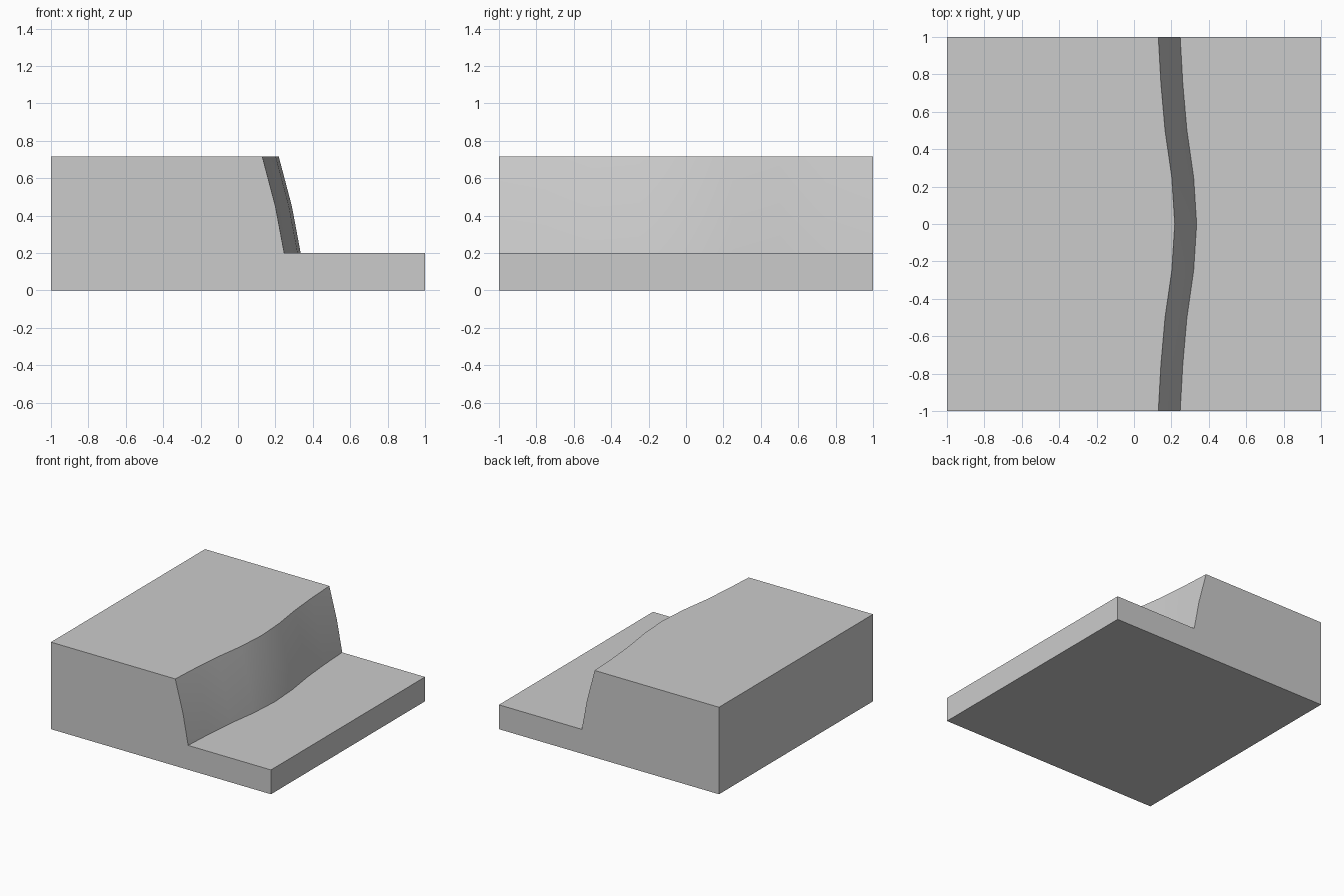
import bpy, bmesh

if "Cube" in bpy.data.objects:
    bpy.data.objects.remove(bpy.data.objects["Cube"])

TOP, MID, LEDGE = 0.715, 0.45, 0.2
# how far the cliff bulges forward at |y| = 0, .25, .5, .75, 1
BULGE = [0.088, 0.072, 0.036, 0.014, 0.0]


def section(bm, y, d):
    """One stepped cross-section of the terrain block."""
    profile = [(-1, 0), (1, 0), (1, LEDGE), (0.247 + d, LEDGE),
               (0.2 + d, MID), (0.13 + d, TOP), (-1, TOP)]
    return [bm.verts.new((x, y, z)) for x, z in profile]


# Terrain block: sections lofted from front to back
bm = bmesh.new()
rings = [section(bm, i / 4, BULGE[abs(i)]) for i in range(-4, 5)]
for a, b in zip(rings, rings[1:]):
    n = len(a)
    for i in range(n):
        j = (i + 1) % n
        bm.faces.new((a[i], a[j], b[j], b[i]))
bm.faces.new(rings[0])
bm.faces.new(rings[-1][::-1])
bmesh.ops.recalc_face_normals(bm, faces=bm.faces)

mesh = bpy.data.meshes.new("cliff_terrain_tile")
bm.to_mesh(mesh)
bm.free()
tile = bpy.data.objects.new("cliff_terrain_tile", mesh)
bpy.context.collection.objects.link(tile)

# Soft cliff face, crisp rims
bpy.context.view_layer.objects.active = tile
tile.select_set(True)
bpy.ops.object.shade_smooth_by_angle(angle=0.52)
